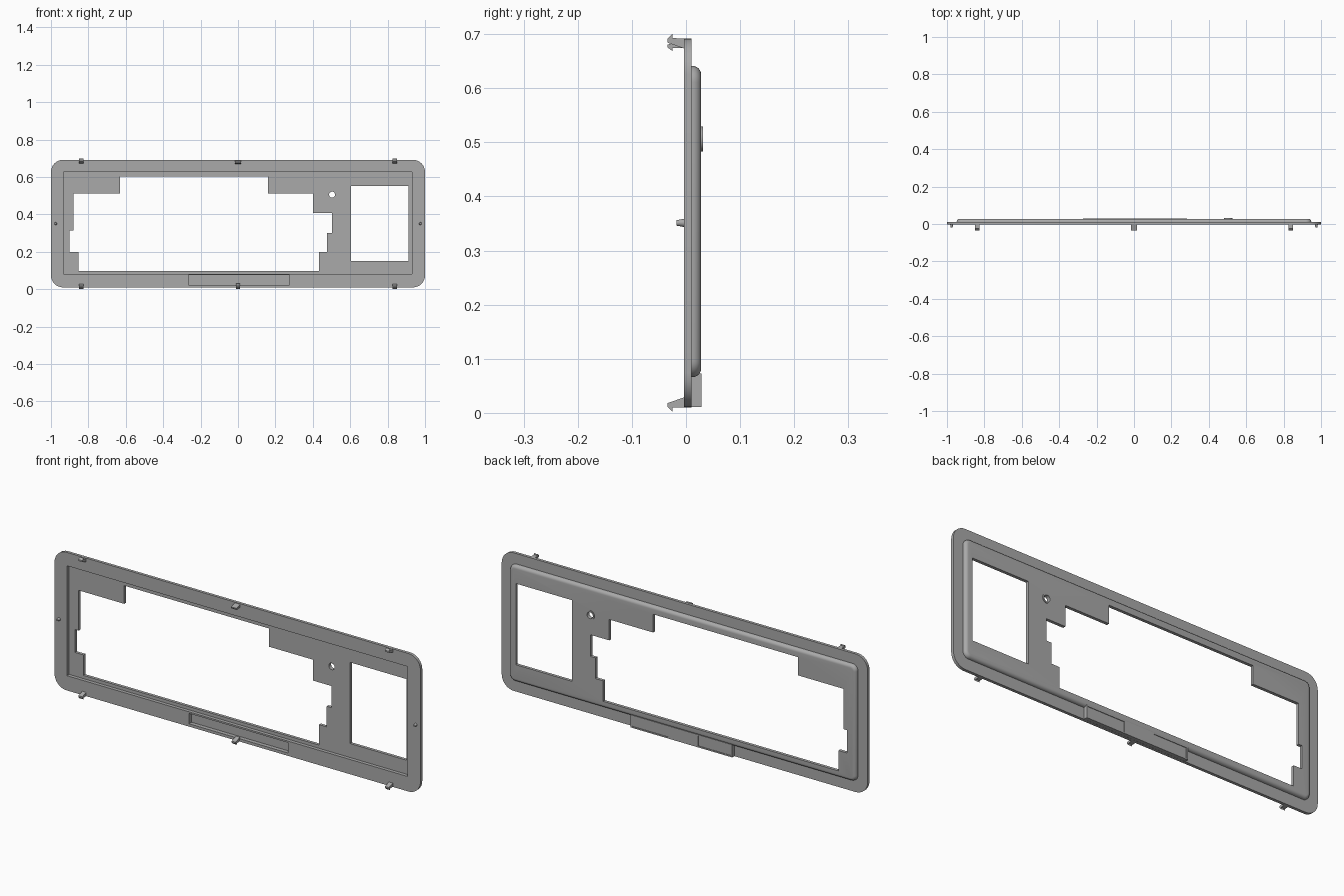
import bpy, bmesh
from math import sin, cos, pi, radians

cube = bpy.data.objects.get("Cube")
if cube:
    bpy.data.objects.remove(cube, do_unlink=True)

grey = bpy.data.materials.new("mid_grey_plastic")
grey.use_nodes = True
colour = (0.4, 0.4, 0.4, 1)
grey.diffuse_color = colour
grey.node_tree.nodes["Principled BSDF"].inputs["Base Color"].default_value = colour


def rect(x0, x1, z0, z1, r=0, n=8):
    """Rectangle outline in x, z with optional rounded corners."""
    if not r:
        return [(x0, z0), (x1, z0), (x1, z1), (x0, z1)]
    centres = [(x1 - r, z1 - r), (x0 + r, z1 - r), (x0 + r, z0 + r), (x1 - r, z0 + r)]
    return [(cx + r * cos((q + i / n) * pi / 2), cz + r * sin((q + i / n) * pi / 2))
            for q, (cx, cz) in enumerate(centres) for i in range(n + 1)]


def circle(x, z, r, n=32):
    return [(x + r * cos(2 * pi * i / n), z + r * sin(2 * pi * i / n)) for i in range(n)]


def extrude(name, verts, shift, bevel=0):
    """Extrude a closed 3D outline along shift, optionally rounding the far rim."""
    bm = bmesh.new()
    face = bm.faces.new([bm.verts.new(v) for v in verts])
    new = bmesh.ops.extrude_face_region(bm, geom=[face])["geom"]
    far = [g for g in new if isinstance(g, bmesh.types.BMVert)]
    bmesh.ops.translate(bm, verts=far, vec=shift)
    if bevel:
        rim = [g for g in new if isinstance(g, bmesh.types.BMEdge)]
        bmesh.ops.bevel(bm, geom=rim, offset=bevel, segments=6, profile=0.5, affect='EDGES')
    bmesh.ops.recalc_face_normals(bm, faces=bm.faces[:])
    mesh = bpy.data.meshes.new(name)
    bm.to_mesh(mesh)
    bm.free()
    mesh.materials.append(grey)
    ob = bpy.data.objects.new(name, mesh)
    bpy.context.collection.objects.link(ob)
    return ob


def slab(name, outline, y0, y1, bevel=0):
    return extrude(name, [(x, y0, z) for x, z in outline], (0, y1 - y0, 0), bevel)


def activate(ob):
    bpy.ops.object.select_all(action='DESELECT')
    ob.select_set(True)
    bpy.context.view_layer.objects.active = ob


def combine(target, other, operation):
    """Apply a boolean and discard the helper."""
    mod = target.modifiers.new(operation.lower(), 'BOOLEAN')
    mod.operation, mod.object, mod.solver = operation, other, 'EXACT'
    activate(target)
    bpy.ops.object.modifier_apply(modifier=mod.name)
    bpy.data.objects.remove(other, do_unlink=True)


# Flange, raised back and label block joined in one shell
panel = slab("bezel_panel", rect(-1, 1, 0.01, 0.692, 0.065), -0.004, 0.0105)
combine(panel, slab("raised_back", rect(-0.948, 0.948, 0.066, 0.641, 0.03),
                    0.0, 0.028, 0.016), 'UNION')
combine(panel, slab("label_block", rect(-0.272, 0.283, 0.0105, 0.073), 0.0, 0.0285), 'UNION')
combine(panel, slab("hole_boss", circle(0.503, 0.506, 0.023), 0.02, 0.0315), 'UNION')

# Front recess and front pocket
combine(panel, slab("recess_cut", rect(-0.932, 0.93, 0.083, 0.626), -0.05, 0.013), 'DIFFERENCE')
combine(panel, slab("pocket_cut", rect(-0.265, 0.275, 0.024, 0.075), -0.05, 0.016), 'DIFFERENCE')

# Stepped main opening, square opening and round hole
steps = [(-0.631, 0.602), (0.16, 0.602), (0.16, 0.512), (0.40, 0.512), (0.40, 0.409),
         (0.503, 0.409), (0.503, 0.302), (0.476, 0.302), (0.476, 0.20), (0.433, 0.20),
         (0.433, 0.099), (-0.853, 0.099), (-0.853, 0.20), (-0.90, 0.20), (-0.90, 0.313),
         (-0.88, 0.313), (-0.88, 0.512), (-0.631, 0.512)]
for outline in (steps, rect(0.604, 0.911, 0.152, 0.553), circle(0.503, 0.506, 0.016)):
    combine(panel, slab("opening_cut", outline, -0.05, 0.05), 'DIFFERENCE')

# Two shallow framed areas on the back of the label block
for x0, x1 in ((-0.265, -0.085), (0.075, 0.276)):
    combine(panel, slab("frame_cut", rect(x0, x1, 0.017, 0.067), 0.0255, 0.05), 'DIFFERENCE')

activate(panel)
bpy.ops.object.shade_smooth_by_angle(angle=radians(30))

# Snap clips: hooked profile in y, z
hook = [(0.0, 0.030), (-0.034, 0.018), (-0.034, 0.011), (-0.025, 0.002),
        (-0.025, 0.0095), (0.0, 0.0105)]


def clip(name, x, width, place):
    extrude(name, [(x - width / 2, y, place(z)) for y, z in hook], (width, 0, 0))


for side, x in (("right", -0.838), ("middle", 0), ("left", 0.838)):
    clip("bottom_clip_" + side, x, 0.022, lambda z: z)
    if x:
        clip("top_clip_" + side, x, 0.022, lambda z: 0.702 - z)
clip("top_clip_middle", 0, 0.03, lambda z: 0.667 + z * 0.75)

# Tapered locating pins on both ends
for side, x in (("right", -0.975), ("left", 0.975)):
    bpy.ops.mesh.primitive_cone_add(vertices=20, radius1=0.008, radius2=0.005, depth=0.017,
                                    location=(x, -0.0095, 0.351), rotation=(pi / 2, 0, 0))
    pin = bpy.context.object
    pin.name = "locating_pin_" + side
    pin.data.materials.append(grey)
    bpy.ops.object.shade_smooth_by_angle(angle=radians(30))
